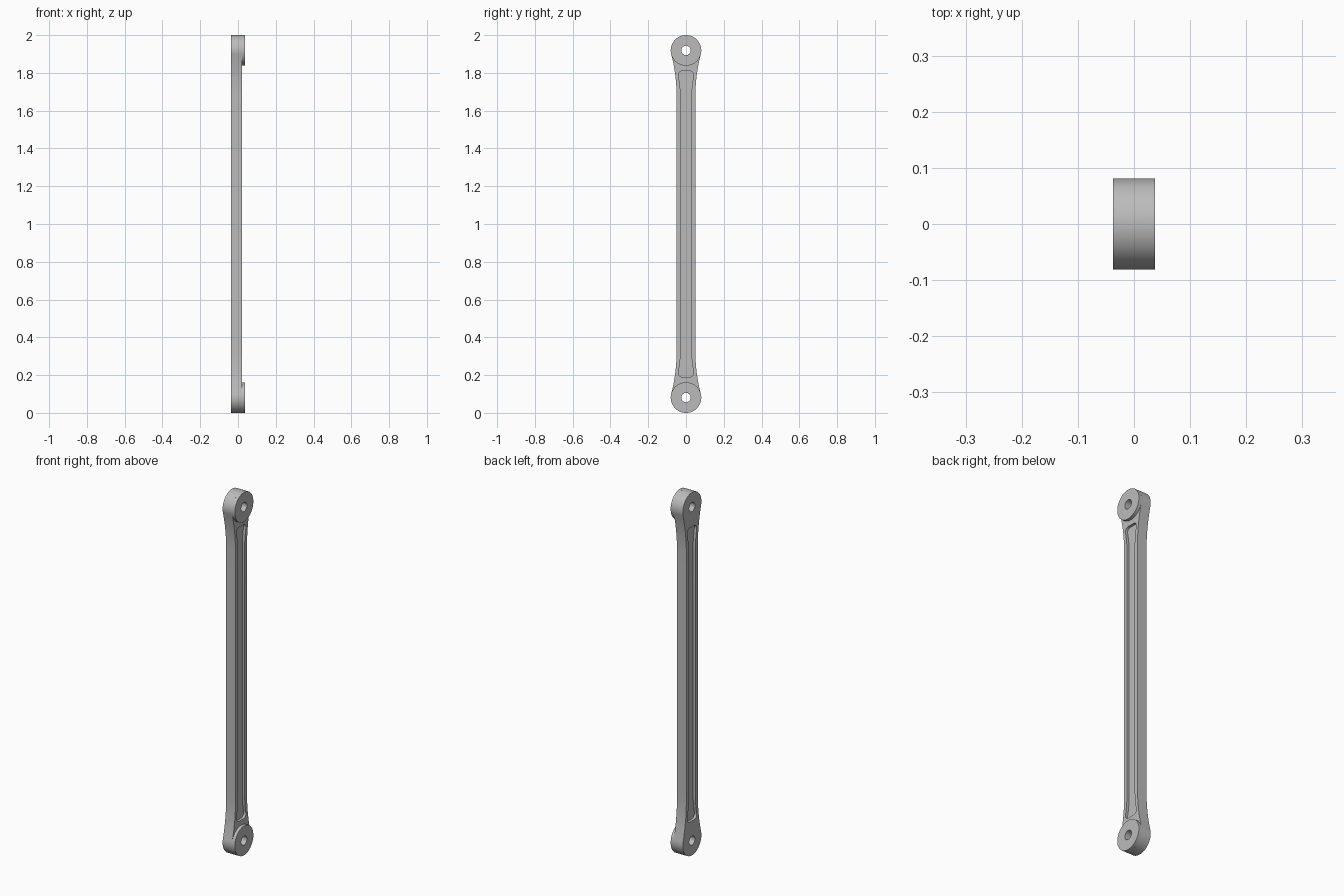
import bpy, bmesh
from math import sin, cos, pi, atan2, sqrt

if "Cube" in bpy.data.objects:
    bpy.data.objects.remove(bpy.data.objects["Cube"])

END_R, HOLE_R = 0.081, 0.025           # rounded end and pin hole radii
BACK, FACE, BOSS = -0.037, 0.02, 0.037  # layers along x
HALF_W, FLARE_Z, DEPTH = 0.05, 0.32, 0.014
CENTRES = (END_R, 2 - END_R)

steel = bpy.data.materials.new("grey_metal")
steel.use_nodes = True
GREY = (0.5, 0.5, 0.5, 1)
steel.diffuse_color = GREY
steel.node_tree.nodes["Principled BSDF"].inputs["Base Color"].default_value = GREY


def arc(cy, cz, r, a0, a1, n):
    return [(cy + r * cos(a0 + (a1 - a0) * i / n),
             cz + r * sin(a0 + (a1 - a0) * i / n)) for i in range(n + 1)]


def mirrored(quarter):
    """Close a bottom right quarter outline into a full symmetric loop."""
    side = quarter + [(y, 2 - z) for y, z in reversed(quarter)]
    return side + [(-y, z) for y, z in reversed(side)]


def extrude(name, loop, x0, x1):
    """Extrude a y-z outline along x."""
    bm = bmesh.new()
    base = bm.faces.new([bm.verts.new((x0, y, z)) for y, z in loop])
    out = bmesh.ops.extrude_face_region(bm, geom=[base])
    moved = [v for v in out["geom"] if isinstance(v, bmesh.types.BMVert)]
    bmesh.ops.translate(bm, verts=moved, vec=(x1 - x0, 0, 0))
    bmesh.ops.recalc_face_normals(bm, faces=bm.faces)
    mesh = bpy.data.meshes.new(name)
    bm.to_mesh(mesh)
    bm.free()
    mesh.materials.append(steel)
    obj = bpy.data.objects.new(name, mesh)
    bpy.context.collection.objects.link(obj)
    return obj


def cut(obj, cutters):
    """Subtract the cutters, bake the result and remove them."""
    for c in cutters:
        mod = obj.modifiers.new("cut", "BOOLEAN")
        mod.operation, mod.solver, mod.object = "DIFFERENCE", "EXACT", c
    graph = bpy.context.evaluated_depsgraph_get()
    baked = bpy.data.meshes.new_from_object(obj.evaluated_get(graph))
    obj.modifiers.clear()
    obj.data = baked
    for c in cutters:
        bpy.data.objects.remove(c)


def pin_hole(z):
    return extrude("hole_cutter", arc(0, z, HOLE_R, 0, 2 * pi, 32)[:-1], -0.1, 0.1)


# Link outline: round end, then a concave flare tangent to end and shank
h = FLARE_Z - END_R
flare_r = (HALF_W ** 2 + h ** 2 - END_R ** 2) / (2 * (END_R - HALF_W))
tangent = atan2(h, HALF_W + flare_r)
outline = arc(0, END_R, END_R, -pi / 2, tangent, 24)[1:]
outline += arc(HALF_W + flare_r, FLARE_Z, flare_r, pi + tangent, pi, 12)[1:]
link = extrude("link_body", mirrored(outline), BACK, FACE)

# Groove outline: rounded corner, narrowing into the shank
corner, end_z, end_w, mid_w = 0.022, 0.19, 0.041, 0.029
groove = arc(end_w - corner, end_z + corner, corner, -pi / 2, 0, 8)
start = end_z + corner
for i in range(1, 9):
    t = i / 8
    groove.append((mid_w + (end_w - mid_w) * (1 - t) ** 2, start + (FLARE_Z - start) * t))
groove = mirrored(groove)

# Grooves on both faces and the pin holes
cut(link, [extrude("groove_cutter", groove, FACE - DEPTH, FACE + 0.1),
           extrude("groove_cutter", groove, BACK - 0.1, BACK + DEPTH)]
    + [pin_hole(z) for z in CENTRES])

# Raised round bosses on the left face
parts = [link]
for name, z in zip(("lower_boss", "upper_boss"), CENTRES):
    boss = extrude(name, arc(0, z, END_R, 0, 2 * pi, 64)[:-1], FACE, BOSS)
    cut(boss, [pin_hole(z)])
    parts.append(boss)

bpy.ops.object.select_all(action="DESELECT")
for p in parts:
    p.select_set(True)
bpy.context.view_layer.objects.active = link
bpy.ops.object.shade_smooth_by_angle(angle=pi / 6)
